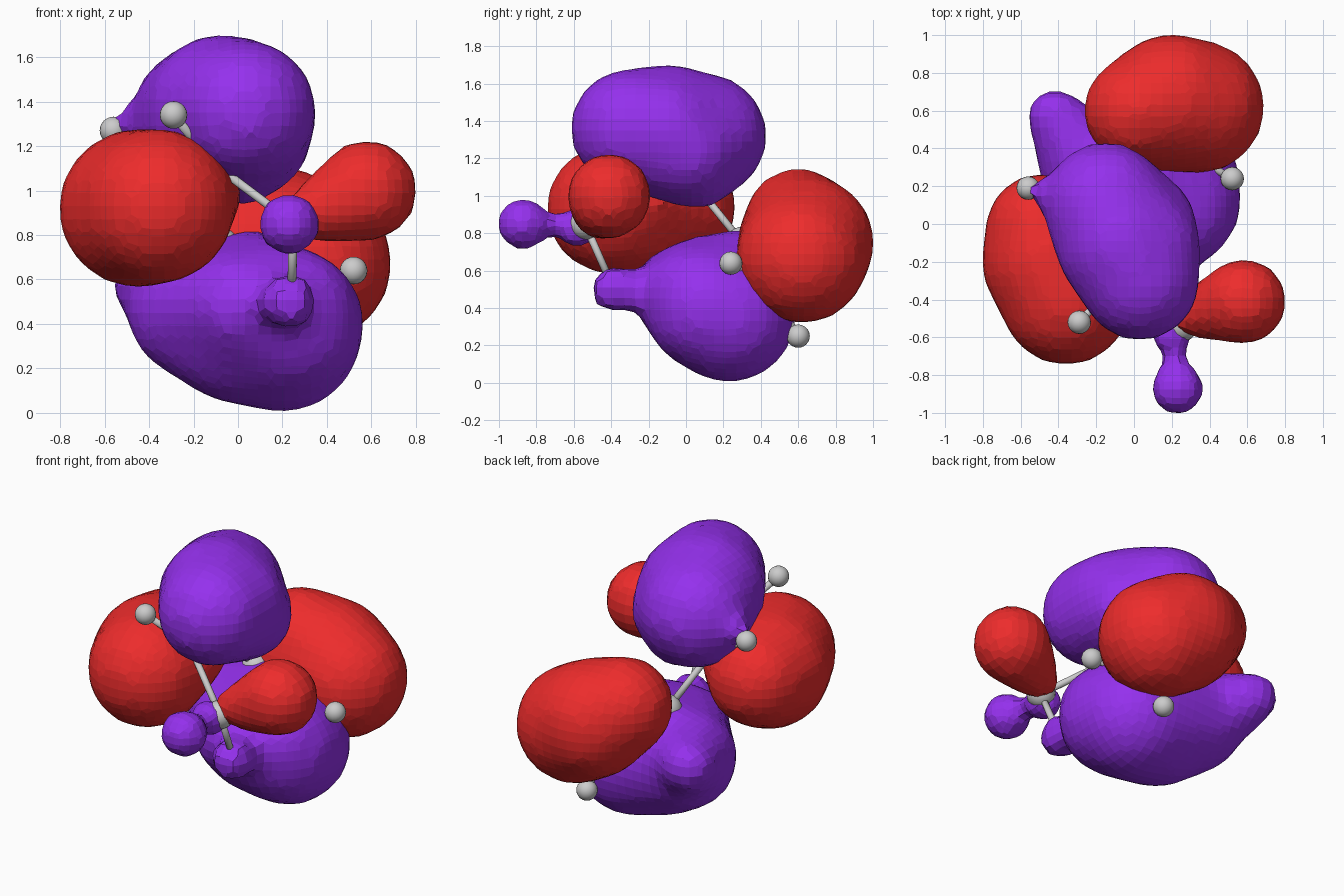
import bpy, bmesh
from mathutils import Vector, Matrix

if "Cube" in bpy.data.objects:
    bpy.data.objects.remove(bpy.data.objects["Cube"])


def material(name, color):
    m = bpy.data.materials.new(name)
    m.diffuse_color = color
    m.use_nodes = True
    m.node_tree.nodes["Principled BSDF"].inputs["Base Color"].default_value = m.diffuse_color
    return m


RED = material("red", (0.85, 0.025, 0.025, 1))
PURPLE = material("purple", (0.30, 0.03, 0.85, 1))


def add_object(name, bm, mat=None, smooth=True):
    me = bpy.data.meshes.new(name)
    bm.to_mesh(me)
    bm.free()
    for p in me.polygons:
        p.use_smooth = smooth
    ob = bpy.data.objects.new(name, me)
    bpy.context.collection.objects.link(ob)
    if mat:
        me.materials.append(mat)
    return ob


def lobe(name, mat, chains, voxel=0.06):
    """Each chain is the hull around some balls (x, y, z, r); chains are fused."""
    whole = bmesh.new()
    for chain in chains:
        bm = bmesh.new()
        for x, y, z, r in chain:
            bmesh.ops.create_icosphere(bm, subdivisions=3, radius=r,
                                       matrix=Matrix.Translation((x, y, z)))
        res = bmesh.ops.convex_hull(bm, input=bm.verts[:])
        junk = {g for g in res["geom_interior"] + res["geom_unused"]
                if isinstance(g, bmesh.types.BMVert)}
        bmesh.ops.delete(bm, geom=list(junk), context='VERTS')
        tmp = bpy.data.meshes.new("tmp")
        bm.to_mesh(tmp)
        bm.free()
        whole.from_mesh(tmp)
        bpy.data.meshes.remove(tmp)
    ob = add_object(name, whole, mat)
    # coarse faceted skin around the fused hulls
    mod = ob.modifiers.new("fuse", 'REMESH')
    mod.mode = 'VOXEL'
    mod.voxel_size = voxel
    mod.use_smooth_shade = False
    sm = ob.modifiers.new("soften", 'SMOOTH')
    sm.factor = 0.5
    sm.iterations = 2
    return ob


def ball(name, p, r):
    bm = bmesh.new()
    bmesh.ops.create_uvsphere(bm, u_segments=20, v_segments=12, radius=r,
                              matrix=Matrix.Translation(p))
    add_object(name, bm)


def stick(name, a, b, r):
    a, b = Vector(a), Vector(b)
    d = b - a
    mat = Matrix.Translation((a + b) / 2) @ d.to_track_quat('Z', 'Y').to_matrix().to_4x4()
    bm = bmesh.new()
    bmesh.ops.create_cone(bm, cap_ends=True, segments=12, radius1=r, radius2=r,
                          depth=d.length, matrix=mat)
    add_object(name, bm)


# Ball-and-stick skeleton: five large atoms in a chain, eight small ones
large = [(0.25, -0.54, 0.85), (-0.11, -0.33, 1.12), (-0.22, 0.05, 1.06),
         (-0.08, 0.30, 0.75), (0.20, 0.42, 0.53)]
small = [(0, (0.23, -0.87, 0.85)), (0, (0.24, -0.39, 0.51)), (0, (0.56, -0.42, 1.0)),
         (1, (-0.29, -0.52, 1.34)), (2, (-0.56, 0.19, 1.27)), (3, (-0.41, 0.55, 0.58)),
         (4, (0.52, 0.24, 0.64)), (4, (0.28, 0.60, 0.25))]
for i, p in enumerate(large):
    ball(f"large_atom_{i}", p, 0.085)
    if i:
        stick(f"chain_bond_{i}", large[i - 1], p, 0.02)
for i, (c, p) in enumerate(small):
    ball(f"small_atom_{i}", p, 0.062)
    stick(f"small_bond_{i}", large[c], p, 0.02)

# Upper purple lobe with a little tip beside a small atom
lobe("upper_lobe", PURPLE, [
    [(0.03, -0.30, 1.36, 0.32), (-0.07, -0.10, 1.355, 0.35), (0.04, -0.12, 1.34, 0.315),
     (-0.15, 0.10, 1.32, 0.335), (0.06, 0.00, 1.24, 0.27), (0.00, 0.00, 1.19, 0.25),
     (0.02, 0.08, 1.09, 0.16)],
    [(-0.38, 0.15, 1.28, 0.12), (-0.52, 0.18, 1.31, 0.06)]])

# Red lobe on the left
lobe("left_lobe", RED, [
    [(-0.49, -0.03, 0.94, 0.30), (-0.45, -0.20, 0.92, 0.36),
     (-0.36, -0.40, 0.93, 0.35), (-0.10, -0.18, 0.98, 0.12)]])

# Lower purple lobe with two necked bumps
lobe("lower_lobe", PURPLE, [
    [(0.20, 0.23, 0.36, 0.36), (0.23, 0.12, 0.40, 0.34), (0.25, 0.05, 0.46, 0.28),
     (0.00, 0.20, 0.38, 0.34), (-0.20, 0.29, 0.46, 0.30),
     (0.02, -0.04, 0.48, 0.25), (0.12, 0.05, 0.61, 0.17), (0.07, 0.30, 0.74, 0.09)],
    [(-0.22, 0.28, 0.48, 0.28), (-0.42, 0.575, 0.58, 0.145)],
    [(0.23, -0.38, 0.50, 0.13)],
    [(0.23, -0.38, 0.50, 0.09), (0.18, -0.12, 0.50, 0.14)]])

# Red lobe at the back
lobe("back_lobe", RED, [
    [(0.34, 0.62, 0.67, 0.355), (0.20, 0.655, 0.75, 0.355),
     (0.02, 0.60, 0.86, 0.29), (-0.02, 0.36, 0.77, 0.09)]])

# Small lobes around the front end atom
lobe("right_small_lobe", RED, [
    [(0.58, -0.41, 1.0, 0.23), (0.42, -0.45, 0.93, 0.165), (0.30, -0.49, 0.89, 0.11)]])
lobe("front_small_lobe", PURPLE, [
    [(0.23, -0.87, 0.85, 0.14)],
    [(0.23, -0.80, 0.85, 0.065), (0.21, -0.66, 0.84, 0.065)],
    [(0.21, -0.66, 0.84, 0.06), (0.20, -0.58, 0.83, 0.11)]], voxel=0.045)
